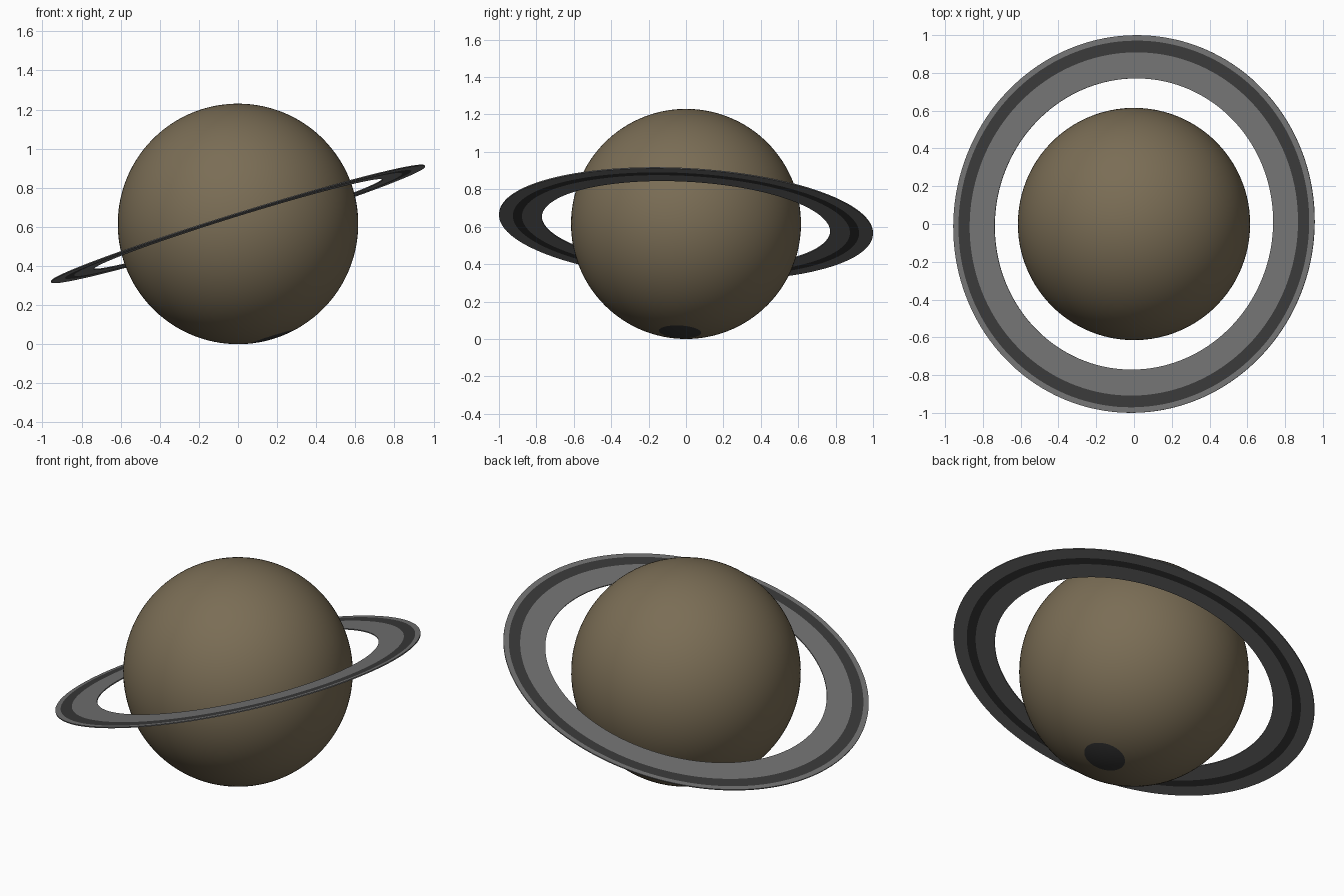
import bpy, bmesh, math
from mathutils import Vector

if "Cube" in bpy.data.objects:
    bpy.data.objects.remove(bpy.data.objects["Cube"], do_unlink=True)

RADIUS = 0.615
SEGMENTS = 144
AXIS = Vector((-0.31, 0.055, 1)).normalized()   # shared spin axis
TILT = Vector((0, 0, 1)).rotation_difference(AXIS)


def material(name, color):
    m = bpy.data.materials.new(name)
    m.use_nodes = True
    m.diffuse_color = (*color, 1)
    bsdf = m.node_tree.nodes["Principled BSDF"]
    bsdf.inputs["Base Color"].default_value = (*color, 1)
    bsdf.inputs["Roughness"].default_value = 0.9
    return m


tan = material("dusty tan", (0.195, 0.153, 0.091))
grey = material("mid grey", (0.168, 0.168, 0.168))
dark = material("dark grey", (0.041, 0.041, 0.041))


def finish(name, bm, mats):
    mesh = bpy.data.meshes.new(name)
    bmesh.ops.recalc_face_normals(bm, faces=bm.faces)
    bm.to_mesh(mesh)
    bm.free()
    for m in mats:
        mesh.materials.append(m)
    ob = bpy.data.objects.new(name, mesh)
    bpy.context.collection.objects.link(ob)
    ob.rotation_mode = 'QUATERNION'
    ob.rotation_quaternion = TILT
    ob.location.z = RADIUS
    bpy.ops.object.select_all(action='DESELECT')
    ob.select_set(True)
    bpy.context.view_layer.objects.active = ob
    bpy.ops.object.shade_smooth_by_angle(angle=math.radians(30))


# Globe with a dark cap at its south pole
bm = bmesh.new()
bmesh.ops.create_uvsphere(bm, u_segments=96, v_segments=68, radius=RADIUS)
cap_z = -RADIUS * math.cos(math.radians(10.5))
for f in bm.faces:
    f.material_index = int(f.calc_center_median().z < cap_z)
finish("globe", bm, [tan, dark])

# Thin flat ring: closed profile of (radius, height), 1 marks a dark band
T = 0.003
profile = [(0.772, T, 0), (0.91, T, 1), (0.972, T, 0), (1.001, T, 0),
           (1.001, -T, 0), (0.927, -T, 1), (0.878, -T, 0), (0.772, -T, 0)]
bm = bmesh.new()
loops = []
for r, z, _ in profile:
    angles = [math.tau * i / SEGMENTS for i in range(SEGMENTS)]
    loops.append([bm.verts.new((r * math.cos(a), r * math.sin(a), z)) for a in angles])
for k, (_, _, band) in enumerate(profile):
    a, b = loops[k], loops[(k + 1) % len(loops)]
    for i in range(SEGMENTS):
        j = (i + 1) % SEGMENTS
        bm.faces.new((a[i], a[j], b[j], b[i])).material_index = band
finish("ring", bm, [grey, dark])
